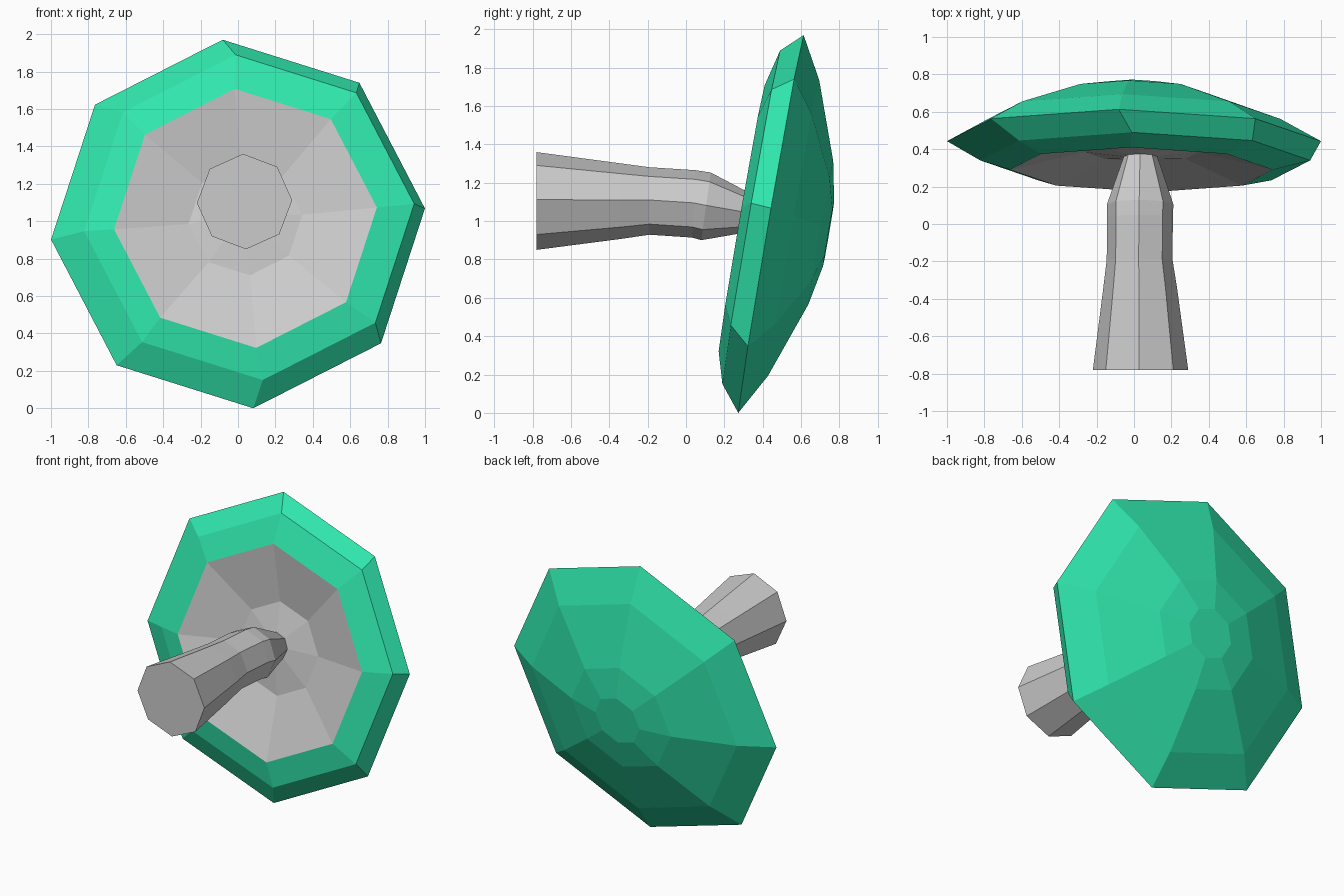
import bpy
from math import cos, sin, pi
from mathutils import Vector

if "Cube" in bpy.data.objects:
    bpy.data.objects.remove(bpy.data.objects["Cube"])

SIDES = 8


def ring(center, radius, lean, twist):
    """Octagon facing roughly along y; lean tips its top towards +y."""
    up = Vector((-twist, lean, 1)).normalized()
    side = Vector((1, 0, twist)).normalized()
    c = Vector(center)
    return [c + radius * (up * cos(2 * pi * i / SIDES) + side * sin(2 * pi * i / SIDES))
            for i in range(SIDES)]


def loft(name, rings, close_start=False, close_end=False, material=None):
    """Skin consecutive octagons, ordered so the faces point outward."""
    verts = [p for r in rings for p in r]
    faces = []
    for k in range(len(rings) - 1):
        a, b = k * SIDES, (k + 1) * SIDES
        for i in range(SIDES):
            j = (i + 1) % SIDES
            faces.append((a + i, a + j, b + j, b + i))
    if close_start:
        faces.append(tuple(reversed(range(SIDES))))
    if close_end:
        faces.append(tuple(range(len(verts) - SIDES, len(verts))))
    mesh = bpy.data.meshes.new(name)
    mesh.from_pydata(verts, [], faces)
    obj = bpy.data.objects.new(name, mesh)
    bpy.context.collection.objects.link(obj)
    if material:
        mesh.materials.append(material)
    return obj


green = bpy.data.materials.new("cap_green")
green.diffuse_color = (0.03, 0.8, 0.42, 1)
green.use_nodes = True
green.node_tree.nodes["Principled BSDF"].inputs["Base Color"].default_value = green.diffuse_color

# Stem: x, y, z, radius, lean
stem_profile = [
    (0.035, -0.78, 1.105, 0.255, 0.0),
    (0.033, -0.34, 1.104, 0.197, 0.0),
    (0.030, -0.19, 1.105, 0.176, 0.0),
    (0.032, 0.04, 1.090, 0.176, 0.05),
    (0.033, 0.105, 1.077, 0.178, 0.14),
    (0.035, 0.36, 1.035, 0.090, 0.173),
]
stem_rings = [ring((x, y, z), r, lean, 0.03) for x, y, z, r, lean in stem_profile]
loft("stem", stem_rings, close_start=True)

# Cap: all its rings share the same tilt
LEAN, TWIST = 0.173, 0.083


def cap_ring(center, radius):
    return ring(center, radius, LEAN, TWIST)


# Grey hollow underside, running from the stem to the lip
gill_edge = cap_ring((0.04, 0.29, 1.015), 0.705)
gills = [stem_rings[-1], cap_ring((0.04, 0.385, 1.01), 0.305), gill_edge]
loft("cap_underside", gills)

# Green lip, rim and dome
rim_center = Vector((0, 0.443, 0.985))
axis = Vector((0.01, 1, -LEAN)).normalized()
dome_profile = [(1.003, 0), (0.785, 0.12), (0.38, 0.264), (0.17, 0.305)]
cap = [gill_edge, cap_ring((0.06, 0.34, 1.02), 0.885)]
cap += [cap_ring(rim_center + axis * h, r) for r, h in dome_profile]
loft("cap", cap, close_end=True, material=green)
